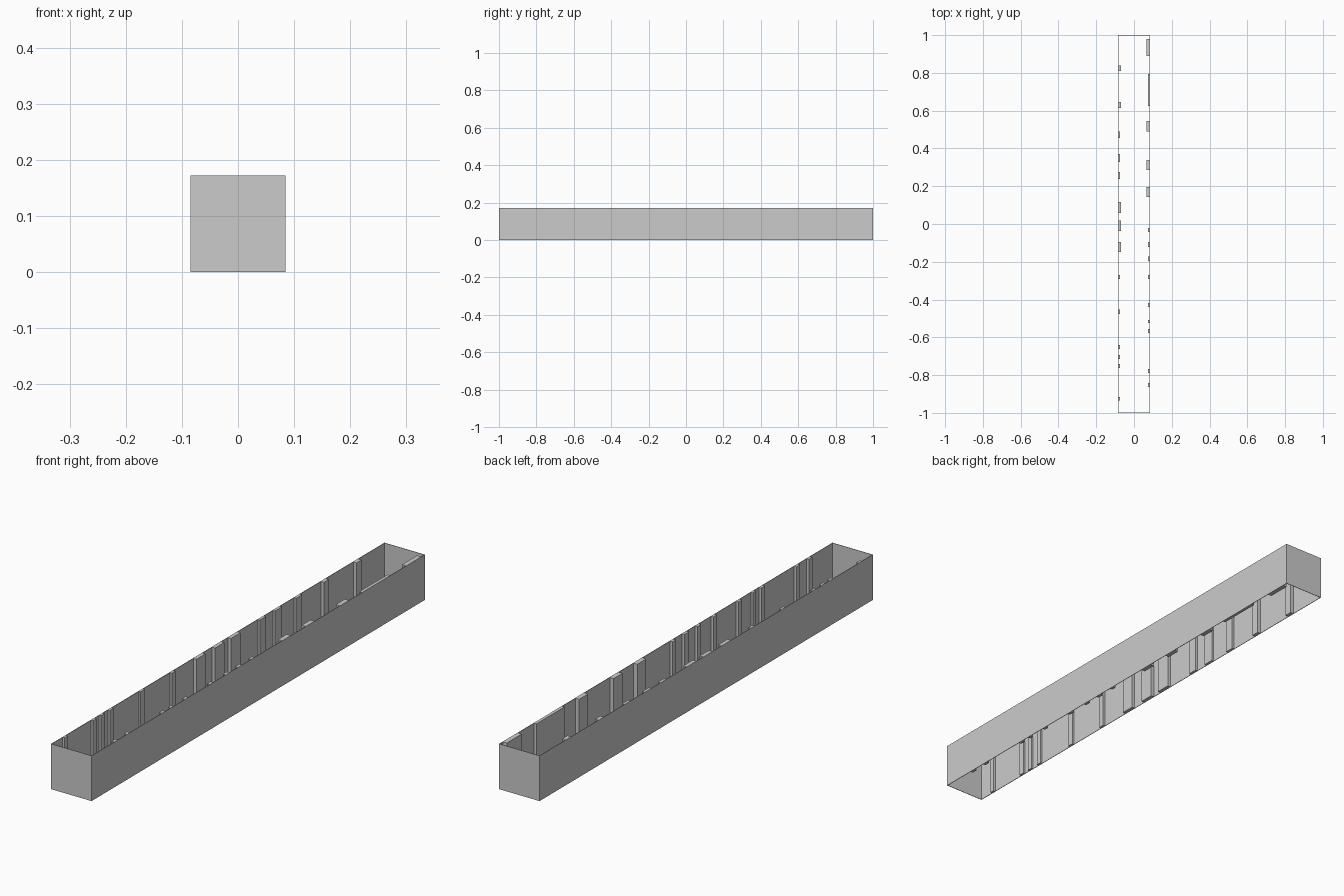
import bpy

cube = bpy.data.objects.get("Cube")
if cube:
    bpy.data.objects.remove(cube, do_unlink=True)

HALF_W, HALF_L, HEIGHT, WALL = 0.085, 1.0, 0.172, 0.002

grey = bpy.data.materials.new("plain grey")
grey.use_nodes = True
colour = (0.6, 0.6, 0.6, 1)
grey.diffuse_color = colour
grey.node_tree.nodes["Principled BSDF"].inputs["Base Color"].default_value = colour


def block(name, x0, x1, y0, y1):
    """Full-height upright block between the given plan limits."""
    bpy.ops.mesh.primitive_cube_add(
        size=1, location=((x0 + x1) / 2, (y0 + y1) / 2, HEIGHT / 2))
    ob = bpy.context.object
    ob.name = name
    ob.scale = (abs(x1 - x0), y1 - y0, HEIGHT)
    bpy.ops.object.transform_apply(location=False, rotation=False, scale=True)
    ob.data.materials.append(grey)
    return ob


# Thin rectangular shell, open at the top and bottom
w, l = HALF_W, HALF_L
mesh = bpy.data.meshes.new("shell_walls")
corners = [(-w, -l), (w, -l), (w, l), (-w, l)]
verts = [(x, y, z) for z in (0, HEIGHT) for x, y in corners]
faces = [(i, (i + 1) % 4, (i + 1) % 4 + 4, i + 4) for i in range(4)]
mesh.from_pydata(verts, [], faces)
mesh.materials.append(grey)
shell = bpy.data.objects.new("shell_walls", mesh)
bpy.context.collection.objects.link(shell)
thick = shell.modifiers.new("wall thickness", 'SOLIDIFY')
thick.thickness = WALL
thick.offset = -1
thick.use_even_offset = True

# Pilasters on the inner faces: (centre y, length, projection)
right_side = [
    (0.825, 0.03, 0.016), (0.63, 0.03, 0.015), (0.472, 0.036, 0.011),
    (0.349, 0.042, 0.011), (0.256, 0.037, 0.011), (0.087, 0.058, 0.015),
    (-0.01, 0.056, 0.015), (-0.122, 0.054, 0.015), (-0.28, 0.021, 0.011),
    (-0.464, 0.025, 0.01), (-0.65, 0.021, 0.01), (-0.704, 0.021, 0.01),
    (-0.752, 0.021, 0.01), (-0.925, 0.018, 0.01)]
left_side = [
    (0.934, 0.09, 0.018), (0.709, 0.17, 0.012), (0.518, 0.054, 0.018),
    (0.312, 0.053, 0.018), (0.17, 0.053, 0.018), (-0.032, 0.02, 0.012),
    (-0.109, 0.026, 0.012), (-0.184, 0.023, 0.012), (-0.28, 0.021, 0.012),
    (-0.429, 0.021, 0.012), (-0.516, 0.017, 0.012), (-0.567, 0.021, 0.012),
    (-0.778, 0.021, 0.012), (-0.852, 0.021, 0.012)]

for side, sign, rows in (("right", -1, right_side), ("left", 1, left_side)):
    for i, (y, length, depth) in enumerate(rows, 1):
        outer = sign * (HALF_W - WALL / 2)
        inner = sign * (HALF_W - depth)
        x0, x1 = sorted((outer, inner))
        block(f"{side}_pilaster_{i}", x0, x1, y - length / 2, y + length / 2)
